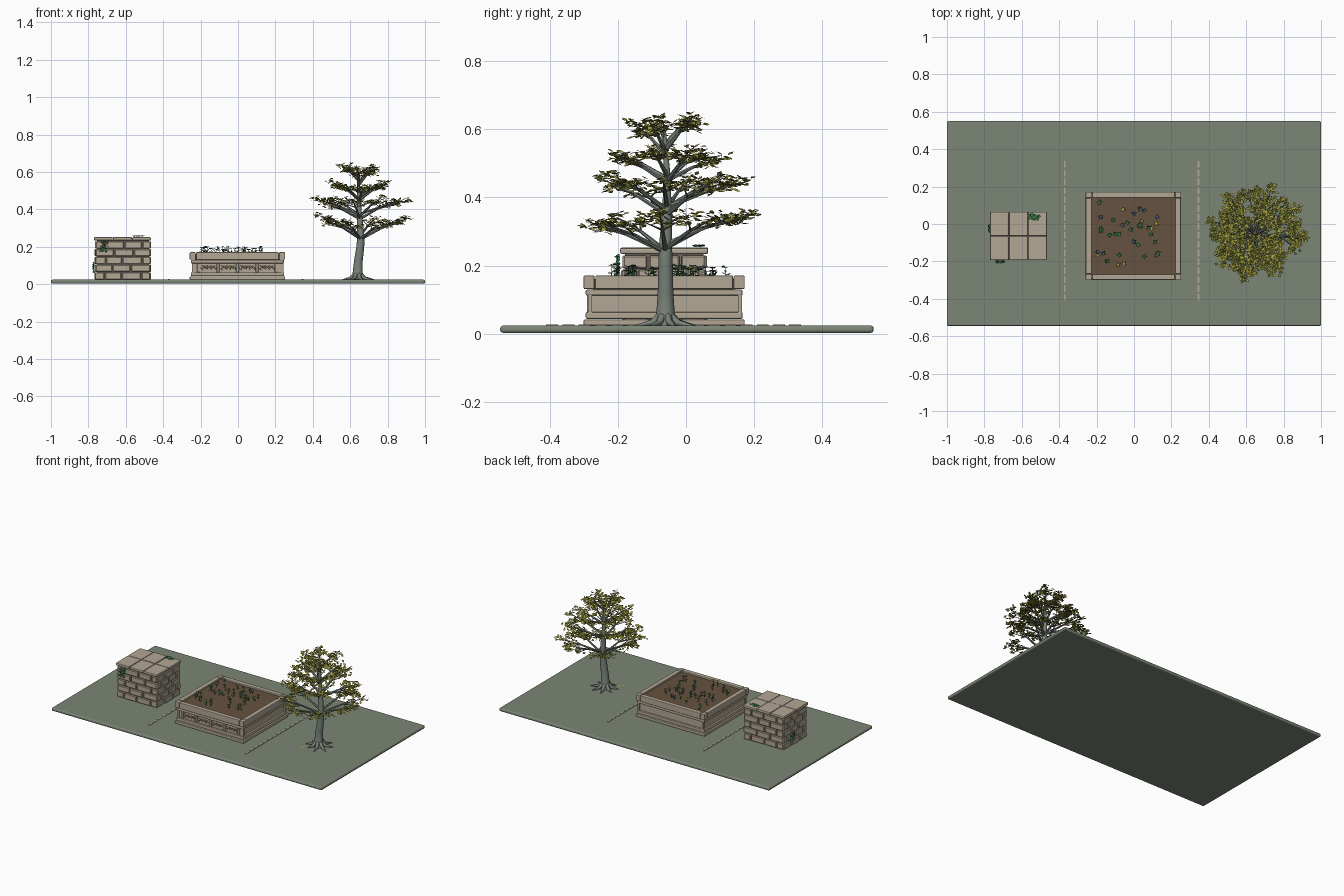
import bpy, bmesh, random
from math import sin, cos, pi, radians
from mathutils import Vector, Matrix

random.seed(7)
rnd = random.uniform
if "Cube" in bpy.data.objects:
    bpy.data.objects.remove(bpy.data.objects["Cube"])


def material(name, r, g, b):
    m = bpy.data.materials.new(name)
    m.use_nodes = True
    m.diffuse_color = (r, g, b, 1)
    bsdf = next(n for n in m.node_tree.nodes if n.type == 'BSDF_PRINCIPLED')
    bsdf.inputs["Base Color"].default_value = (r, g, b, 1)
    bsdf.inputs["Roughness"].default_value = 0.9
    return m


GROUND = material("sage ground", 0.20, 0.24, 0.18)
STONE = material("pale stone", 0.45, 0.39, 0.30)
MORTAR = material("grey mortar", 0.20, 0.17, 0.13)
SOIL = material("brown soil", 0.13, 0.085, 0.05)
BARK = material("grey bark", 0.19, 0.22, 0.19)
LIGHT_LEAF = material("yellow leaf", 0.40, 0.36, 0.05)
DARK_LEAF = material("olive leaf", 0.17, 0.19, 0.03)
GREEN = material("garden green", 0.04, 0.17, 0.06)
BLUE = material("slate petal", 0.07, 0.09, 0.16)
CARVING = material("dark carving", 0.07, 0.055, 0.035)


def finish(bm, name, mats, bevel=0, segments=1):
    mesh = bpy.data.meshes.new(name)
    bm.to_mesh(mesh)
    bm.free()
    ob = bpy.data.objects.new(name, mesh)
    bpy.context.collection.objects.link(ob)
    for m in mats:
        mesh.materials.append(m)
    if bevel:
        mod = ob.modifiers.new("soft edges", 'BEVEL')
        mod.width, mod.segments = bevel, segments
    return ob


def box(bm, x0, x1, y0, y1, z0, z1):
    centre = Vector((x0 + x1, y0 + y1, z0 + z1)) / 2
    size = Matrix.Diagonal((x1 - x0, y1 - y0, z1 - z0, 1))
    bmesh.ops.create_cube(bm, size=1, matrix=Matrix.Translation(centre) @ size)


def boxes(name, mat, items, bevel=0, segments=1):
    bm = bmesh.new()
    for it in items:
        box(bm, *it)
    return finish(bm, name, [mat], bevel, segments)


def leaf(bm, pos, yaw, pitch, length, width, mat=0):
    d = Vector((cos(yaw) * cos(pitch), sin(yaw) * cos(pitch), sin(pitch)))
    s = Vector((-sin(yaw), cos(yaw), rnd(-0.5, 0.5))) * width / 2
    mid = pos + d * length * 0.5
    f = bm.faces.new([bm.verts.new(p) for p in (pos, mid - s, pos + d * length, mid + s)])
    f.material_index = mat


def tubes(name, mat, paths, resolution=2):
    # each path is a list of (point, radius) pairs
    cu = bpy.data.curves.new(name, 'CURVE')
    cu.dimensions = '3D'
    cu.bevel_depth, cu.bevel_resolution, cu.use_fill_caps = 1, resolution, True
    for path in paths:
        sp = cu.splines.new('POLY')
        sp.points.add(len(path) - 1)
        for p, (co, r) in zip(sp.points, path):
            p.co, p.radius = (*co, 1), r
    cu.materials.append(mat)
    ob = bpy.data.objects.new(name, cu)
    bpy.context.collection.objects.link(ob)
    bpy.ops.object.select_all(action='DESELECT')
    ob.select_set(True)
    bpy.context.view_layer.objects.active = ob
    bpy.ops.object.convert(target='MESH')
    bpy.ops.object.shade_smooth_by_angle(angle=radians(50))


# Ground slab and the two dashed border strips
TOP = 0.024
boxes("ground_slab", GROUND, [(-1, 1, -0.545, 0.55, 0.003, TOP)], 0.008, 3)
for name, x in (("right_dashes", -0.37), ("left_dashes", 0.345)):
    boxes(name, STONE, [(x - 0.005, x + 0.005, -0.41 + i * 0.0475, -0.375 + i * 0.0475,
                         TOP - 0.002, TOP + 0.003) for i in range(16)])

# Brick block: mortar core, staggered courses, paved cap
X0, X1, Y0, Y1 = -0.763, -0.468, -0.187, 0.06
boxes("brick_core", MORTAR, [(X0 + 0.008, X1 - 0.008, Y0 + 0.008, Y1 - 0.008, TOP, 0.236)])
bricks = []
GAP = 0.0025
for course in range(5):
    z0 = TOP + 0.001 + course * 0.0415
    z1 = z0 + 0.0385
    for side in range(4):
        cuts = [0, 1 / 3, 2 / 3, 1] if (course + side // 2) % 2 else [0, 0.18, 0.5, 0.82, 1]
        cuts = [c + rnd(-0.03, 0.03) if 0 < c < 1 else c for c in cuts]
        for a, b in zip(cuts, cuts[1:]):
            out = rnd(-0.002, 0.004)
            if side < 2:
                xa, xb = X0 + a * (X1 - X0) + GAP, X0 + b * (X1 - X0) - GAP
                ys = (Y0 - out, Y0 + 0.03) if side == 0 else (Y1 - 0.03, Y1 + out)
                bricks.append((xa, xb, *ys, z0, z1))
            else:
                ya, yb = Y0 + a * (Y1 - Y0) + GAP, Y0 + b * (Y1 - Y0) - GAP
                xs = (X0 - out, X0 + 0.03) if side == 2 else (X1 - 0.03, X1 + out)
                bricks.append((*xs, ya, yb, z0, z1))
boxes("bricks", STONE, bricks, 0.004)
caps = []
for i in range(3):
    for j in range(2):
        x, y = -0.77 + i * 0.102, -0.193 + j * 0.13
        caps.append((x, x + 0.1, y, y + 0.128, 0.234, 0.251 + rnd(0, 0.004)))
boxes("cap_slabs", STONE, caps, 0.005, 2)

# Moss patches on the brick block
bm = bmesh.new()
for _ in range(45):
    leaf(bm, Vector((rnd(-0.735, -0.7), -0.196, rnd(0.18, 0.235))), -pi / 2 + rnd(-1, 1), rnd(-1.3, 0.2), 0.016, 0.014)
    leaf(bm, Vector((rnd(-0.56, -0.505), rnd(0.02, 0.05), 0.257)), rnd(0, 6.28), rnd(0, 0.3), 0.016, 0.013)
    leaf(bm, Vector((-0.768, rnd(-0.04, -0.005), rnd(0.07, 0.12))), pi + rnd(-1, 1), rnd(-1.3, 0.2), 0.014, 0.012)
finish(bm, "moss", [GREEN])

# Planter: stepped plinth, recessed body, ledge, rim with corner blocks
PX0, PX1, PY0, PY1 = -0.258, 0.252, -0.3, 0.172


def layer(inset, z0, z1):
    return (PX0 + inset, PX1 - inset, PY0 + inset, PY1 - inset, z0, z1)


boxes("planter_plinth", STONE, [layer(0, TOP, 0.042), layer(0.006, 0.044, 0.064)], 0.004, 2)
boxes("planter_body", STONE, [layer(0.018, 0.06, 0.115)])
boxes("planter_ledge", STONE, [layer(0.006, 0.112, 0.13)], 0.005, 2)
W = 0.032
rim, posts = [], []
for ya, yb in ((PY0, PY0 + W), (PY1 - W, PY1)):
    rim.append((PX0 + W + 0.002, PX1 - W - 0.002, ya + 0.001, yb - 0.001, 0.131, 0.171))
    for xa, xb in ((PX0, PX0 + W), (PX1 - W, PX1)):
        rim.append((xa, xb, ya, yb, 0.131, 0.171))
        posts.append((xa + 0.012, xb - 0.008, ya + 0.012, yb - 0.008, 0.062, 0.114))
for xa, xb in ((PX0, PX0 + W), (PX1 - W, PX1)):
    rim.append((xa + 0.001, xb - 0.001, PY0 + W + 0.002, PY1 - W - 0.002, 0.131, 0.171))
boxes("planter_rim", STONE, rim, 0.004, 2)
boxes("planter_corner_posts", STONE, posts)
boxes("soil_bed", SOIL, [layer(0.028, 0.125, 0.16)])

# Carved front panels divided by small pilasters
FRONT = PY0 + 0.018
boxes("front_pilasters", STONE, [(x - 0.008, x + 0.008, FRONT - 0.008, FRONT + 0.01, 0.063, 0.113)
                                 for x in (-0.21, -0.107, -0.003, 0.101, 0.204)], 0.002)
bm = bmesh.new()
for panel in range(4):
    for k in range(9):
        x = -0.195 + panel * 0.1035 + k * 0.009
        z = 0.082 + 0.012 * abs(sin(k * 1.2))
        for ang in (0.5, 2.4, -0.7):
            d, s = Vector((cos(ang), 0, sin(ang))), Vector((-sin(ang), 0, cos(ang))) * 0.004
            p = Vector((x, FRONT - 0.004, z))
            bm.faces.new([bm.verts.new(q) for q in (p, p + d * 0.007 - s, p + d * 0.014, p + d * 0.007 + s)])
finish(bm, "front_carvings", [CARVING])

# Seedlings in the bed
bm = bmesh.new()
stems = []
for i in range(36):
    base = Vector((rnd(-0.2, 0.18), rnd(-0.24, 0.12), 0.158))
    head = base + Vector((rnd(-0.006, 0.006), rnd(-0.006, 0.006), rnd(0.025, 0.045)))
    stems.append([(base, 0.0015), (head, 0.001)])
    flower = random.choice((0, 0, 1, 1, 2))
    for k in range(5):
        leaf(bm, head, k * 1.26 + i, rnd(-0.2, 0.4), 0.013, 0.011, flower)
        if k < 4:
            leaf(bm, base.lerp(head, rnd(0.2, 0.7)), k * 1.6 + i, rnd(0, 0.6), 0.017, 0.009)
finish(bm, "seedling_leaves", [GREEN, BLUE, LIGHT_LEAF])
tubes("seedling_stems", GREEN, stems, 0)

# Tree trunk and roots
trunk = [((0.64, -0.06, 0.02), 0.042), ((0.64, -0.06, 0.035), 0.034), ((0.64, -0.06, 0.06), 0.027),
         ((0.643, -0.06, 0.12), 0.023), ((0.654, -0.06, 0.2), 0.021), ((0.657, -0.06, 0.26), 0.019),
         ((0.65, -0.056, 0.36), 0.014), ((0.645, -0.055, 0.46), 0.01), ((0.645, -0.06, 0.54), 0.007),
         ((0.648, -0.062, 0.6), 0.003)]
trunk = [(Vector(p), r) for p, r in trunk]
roots = []
for k in range(8):
    d = Vector((cos(k * pi / 4 + 0.3), sin(k * pi / 4 + 0.3), 0))
    foot = Vector((0.64, -0.06, 0))
    roots.append([(foot + d * 0.015 + Vector((0, 0, 0.055)), 0.012), (foot + d * 0.04 + Vector((0, 0, 0.032)), 0.01),
                  (foot + d * rnd(0.075, 0.095) + Vector((0, 0, 0.023)), 0.003)])
tubes("trunk", BARK, [trunk], 4)
tubes("roots", BARK, roots)


def trunk_at(z):
    for (a, _), (b, _) in zip(trunk, trunk[1:]):
        if a.z <= z <= b.z:
            return a.lerp(b, (z - a.z) / (b.z - a.z))


# Tiered branches with twigs and flat leaf clusters
bm = bmesh.new()
branches = []


def cluster(centre, spread, count):
    for _ in range(count):
        a, r = rnd(0, 2 * pi), spread * rnd(0, 1) ** 0.5
        p = centre + Vector((cos(a) * r, sin(a) * r, rnd(-0.008, 0.014)))
        leaf(bm, p, rnd(0, 2 * pi), rnd(-0.5, 0.5), rnd(0.018, 0.028), rnd(0.012, 0.018), random.random() < 0.4)


for z, reach, rise, count in ((0.25, 0.25, 0.105, 8), (0.355, 0.235, 0.095, 8), (0.455, 0.165, 0.085, 7), (0.535, 0.11, 0.085, 5)):
    turn = rnd(0, 1)
    for k in range(count):
        yaw = turn + 2 * pi * k / count + rnd(-0.15, 0.15)
        start = trunk_at(z + rnd(-0.012, 0.02))
        length = reach * rnd(0.82, 1.06)
        tip = start + Vector((cos(yaw) * length, sin(yaw) * length, rise * rnd(0.7, 1.1)))
        mid = start.lerp(tip, 0.5) + Vector((0, 0, 0.008))
        branches.append([(start, 0.008), (mid, 0.005), (tip, 0.0015)])
        cluster(tip, 0.026, 20)
        cluster(start.lerp(tip, 0.78), 0.026, 16)
        for side in (-1, 1):
            a = yaw + side * rnd(0.5, 0.8)
            end = mid + Vector((cos(a), sin(a), 0.25)) * length * rnd(0.33, 0.45)
            branches.append([(mid, 0.0035), (end, 0.0012)])
            cluster(end, 0.026, 18)
cluster(trunk[-1][0] + Vector((0, 0, 0.01)), 0.025, 18)
finish(bm, "foliage", [LIGHT_LEAF, DARK_LEAF])
tubes("branches", BARK, branches, 1)

# A few fallen leaves by the roots
bm = bmesh.new()
for _ in range(10):
    leaf(bm, Vector((0.6 + rnd(-0.05, 0.05), -0.12 + rnd(-0.04, 0.04), TOP + 0.002)), rnd(0, 6.28), 0, 0.02, 0.014)
finish(bm, "fallen_leaves", [LIGHT_LEAF])
